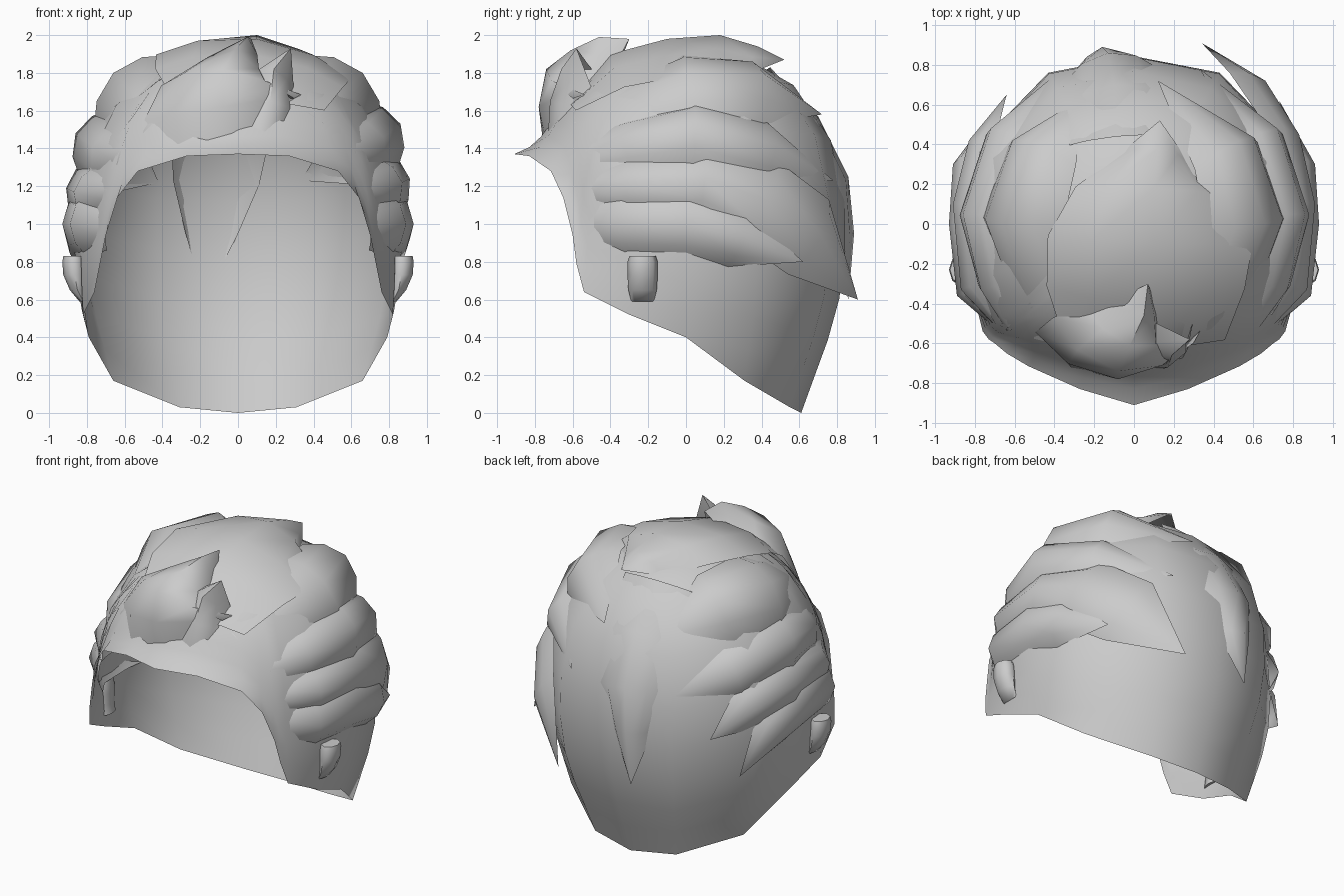
import bpy, bmesh, math
from mathutils import Vector

if "Cube" in bpy.data.objects:
    bpy.data.objects.remove(bpy.data.objects["Cube"])

CENTER = Vector((0, 0.01, 1.0))
RADII = Vector((0.86, 0.83, 0.93))
POWER = 2.25


def skull_radius(d):
    return sum(abs(d[i] / RADII[i]) ** POWER for i in range(3)) ** (-1 / POWER)


def make(name, verts, faces, angle=50):
    mesh = bpy.data.meshes.new(name)
    mesh.from_pydata([tuple(v) for v in verts], [], faces)
    bm = bmesh.new()
    bm.from_mesh(mesh)
    bmesh.ops.remove_doubles(bm, verts=bm.verts, dist=0.0005)
    bmesh.ops.recalc_face_normals(bm, faces=bm.faces)
    bm.to_mesh(mesh)
    bm.free()
    ob = bpy.data.objects.new(name, mesh)
    bpy.context.collection.objects.link(ob)
    bpy.ops.object.select_all(action='DESELECT')
    ob.select_set(True)
    bpy.context.view_layer.objects.active = ob
    bpy.ops.object.shade_smooth_by_angle(angle=math.radians(angle))
    return ob


# Scalp shell: open rim (face opening and nape) swept up to the crown
half = [(0, -.91, 1.37), (.27, -.83, 1.36), (.53, -.715, 1.28), (.64, -.65, 1.14),
        (.70, -.60, .94), (.73, -.58, .79), (.76, -.54, .64), (.82, -.30, .52),
        (.79, 0, .40), (.66, .31, .17), (.31, .55, .03), (0, .61, 0)]
rim = half + [(-x, y, z) for x, y, z in half[-2:0:-1]]
rows = [0, .06, .13, .22, .33, .45, .6, .75, .88, 1]
verts, faces = [], []
for p in rim:
    d = Vector(p) - CENTER
    az, el, r0 = math.atan2(d.y, d.x), math.asin(d.z / d.length), d.length
    for t in rows:
        e = el + (math.pi / 2 - el) * t
        u = Vector((math.cos(e) * math.cos(az), math.cos(e) * math.sin(az), math.sin(e)))
        r = skull_radius(u)
        verts.append(CENTER + u * (r + (r0 - r) * math.exp(-11 * t)))
n, m = len(rim), len(rows)
for i in range(n):
    for j in range(m - 1):
        a, b = i * m + j, (i + 1) % n * m + j
        faces.append((a, b, b + 1, a + 1))
make("scalp_shell", verts, faces, 60)

SECTION = [(-1, -1), (-.6, -.33), (0, 0), (.6, -.33), (1, -1)]


def lock(name, ridge, widths, height=.12, flip=1):
    """Ridged hair lock growing out of the scalp and ending in a point."""
    pts = [Vector((x * flip, y, z)) for x, y, z in ridge]
    d = (pts[0] - CENTER).normalized()
    pts[0] = CENTER + d * skull_radius(d)
    verts, faces = [], []
    k = len(SECTION)
    for i, p in enumerate(pts):
        tan = (pts[min(i + 1, len(pts) - 1)] - pts[max(i - 1, 0)]).normalized()
        d = p - CENTER
        nrm = Vector([d[c] / RADII[c] ** 2 for c in range(3)])
        nrm = (nrm - tan * nrm.dot(tan)).normalized()
        side = tan.cross(nrm)
        h = height * (.25 if i == 0 else 1) if widths[i] else 0
        for s, v in SECTION:
            verts.append(p + side * s * widths[i] + nrm * v * h)
    for i in range(len(pts) - 1):
        for j in range(k - 1):
            a = i * k + j
            faces.append((a, a + 1, a + k + 1, a + k))
    return make(name, verts, faces, 55)


# Crown and front quiff
lock("crown_lock", [(.06, -.62, 1.65), (.07, -.4, 1.9), (.1, -.1, 1.98), (.1, .18, 2.0),
                    (.12, .38, 1.94), (.13, .52, 1.87)], [.4, .5, .52, .38, .18, 0], .15)
lock("front_quiff", [(-.02, -.76, 1.46), (-.08, -.78, 1.62), (-.08, -.74, 1.82),
                     (-.02, -.61, 1.92), (.05, -.46, 1.99), (.07, -.3, 1.98)],
     [.3, .42, .36, .24, .11, 0], .24)
lock("quiff_side_lock", [(.14, -.74, 1.47), (.17, -.72, 1.65), (.19, -.66, 1.82),
                         (.28, -.58, 1.93)], [.14, .17, .13, 0], .2)

# Swept-back side locks; the left ones sit lower and have other tips
for flip, label, dz, tips in (
        (1, "right", 0, [(.12, .72, 1.58), (.33, .78, 1.23), (.34, .91, .6), (.73, .62, .8)]),
        (-1, "left", -.05, [(.25, .64, 1.55), (.42, .73, 1.22), (.64, .65, .95), (.76, .5, .67)])):
    lock(label + "_upper_lock", [(.42, -.55, 1.5), (.54, -.35, 1.68), (.66, 0, 1.8),
                                 (.53, .42, 1.79), tips[0]], [.16, .24, .28, .24, 0], .14, flip)
    lock(label + "_temple_lock", [(.58, -.5, 1.36), (.77, -.33, 1.46 + dz), (.86, .05, 1.53 + dz),
                                  (.72, .48, 1.42 + dz), tips[1]], [.12, .17, .2, .2, 0], .12, flip)
    rear = ([(.83, .45, 1.12), (.66, .72, .93)], [.25, .25]) if flip > 0 else \
           ([(.83, .42, 1.12)], [.17])
    lock(label + "_rear_lock", [(.68, -.5, 1.18), (.87, -.33, 1.22 + dz), (.91, .1, 1.24 + dz),
                                *rear[0], tips[2]], [.1, .15, .18, *rear[1], 0], .1, flip)
    lock(label + "_lower_lock", [(.68, -.5, .98), (.89, -.36, 1.0), (.93, 0, 1.0),
                                 (.91, .3, .92), tips[3]], [.12, .17, .19, .16, 0], .1, flip)

# Lock hanging down the back
lock("back_lock", [(-.08, .4, 1.75), (-.1, .7, 1.57), (-.13, .86, 1.25), (-.16, .89, .95),
                   (-.18, .86, .6)], [.24, .27, .23, .14, 0], .11)

# Ears: short tapered cups narrowing downward
for flip, label in ((1, "right"), (-1, "left")):
    verts, faces = [], []
    for z, cx, rx, ry in ((.59, .82, .02, .06), (.65, .85, .04, .075), (.73, .865, .06, .08),
                          (.80, .87, .06, .08), (.83, .87, .055, .07)):
        for i in range(8):
            a = math.tau * i / 8
            verts.append((flip * (cx + rx * math.cos(a)), -.23 + ry * math.sin(a), z))
    for j in range(4):
        for i in range(8):
            a, b = j * 8 + i, j * 8 + (i + 1) % 8
            faces.append((a, b, b + 8, a + 8))
    faces += [tuple(range(8)), tuple(range(32, 40))]
    make(label + "_ear", verts, faces, 60)
